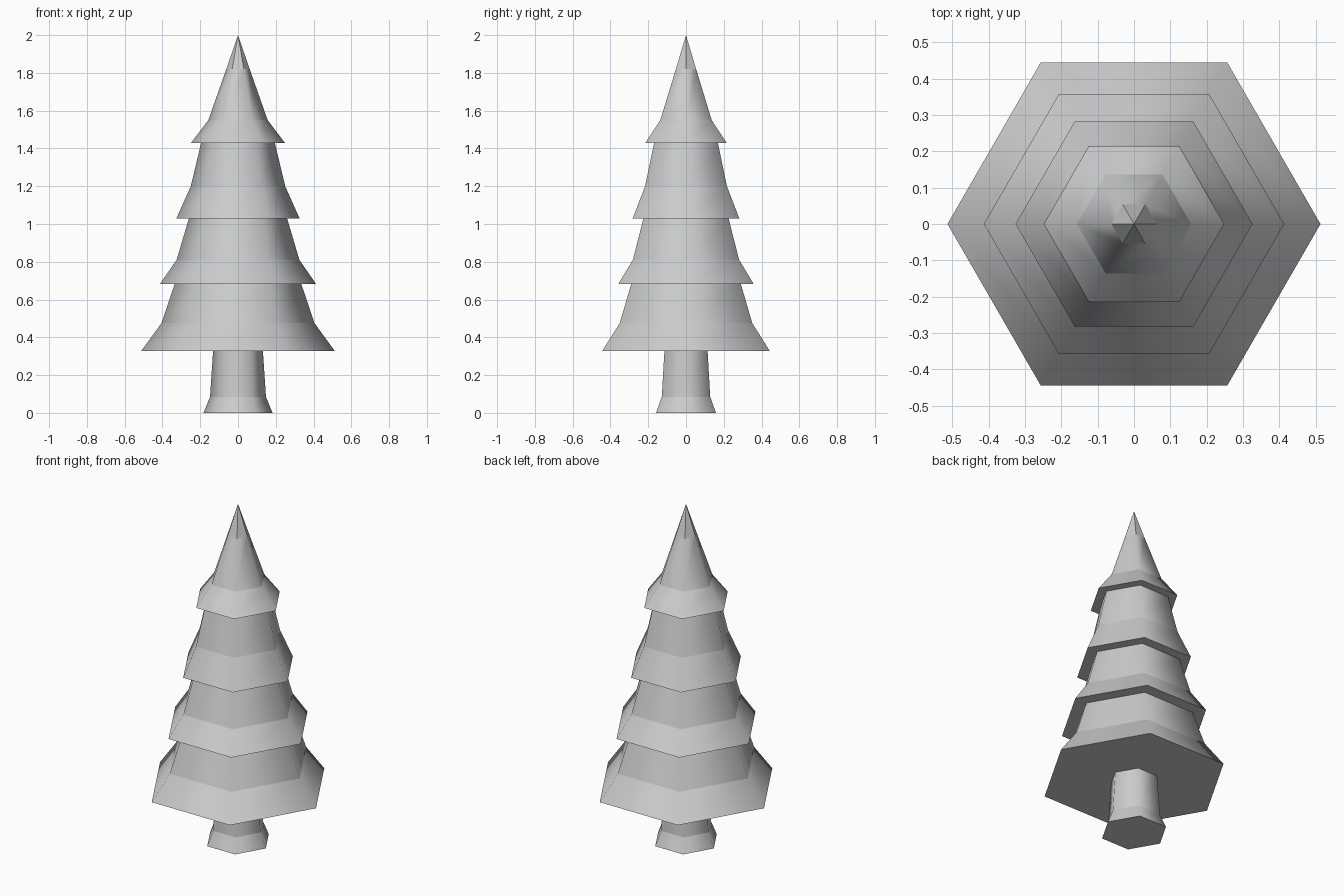
import bpy, bmesh
from math import cos, sin, pi

if "Cube" in bpy.data.objects:
    bpy.data.objects.remove(bpy.data.objects["Cube"])

SIDES = 6

def lathe(name, profile, cap=False, tip=None, crisp_above=99):
    """Six-sided turned part; smooth around, crisp between its rings."""
    bm = bmesh.new()
    rings = [[bm.verts.new((r * cos(2 * pi * i / SIDES), r * sin(2 * pi * i / SIDES), z))
              for i in range(SIDES)] for r, z in profile]
    for a, b in zip(rings, rings[1:]):
        for i in range(SIDES):
            j = (i + 1) % SIDES
            bm.faces.new((a[i], a[j], b[j], b[i]))
    if cap:
        bm.faces.new(rings[0][::-1])
    if tip:
        apex = bm.verts.new((0, 0, tip))
        for i in range(SIDES):
            bm.faces.new((rings[-1][i], rings[-1][(i + 1) % SIDES], apex))
    for f in bm.faces:
        f.smooth = True
    for e in bm.edges:
        a, b = e.verts
        low, high = sorted((a.co.z, b.co.z))
        is_ring = high - low < 1e-5 and high < crisp_above - 0.01
        if is_ring or low > crisp_above - 0.01:
            e.smooth = False
    bm.normal_update()
    mesh = bpy.data.meshes.new(name)
    bm.to_mesh(mesh)
    bm.free()
    ob = bpy.data.objects.new(name, mesh)
    bpy.context.collection.objects.link(ob)
    return ob

# Flared trunk, closed underneath
lathe("trunk", [(0.183, 0), (0.148, 0.085), (0.132, 0.327)], cap=True)

# Foliage: four stacked skirts with flat undersides and a pointed top
lathe("foliage", [
    (0.132, 0.327), (0.513, 0.327), (0.405, 0.475), (0.335, 0.683),
    (0.413, 0.683), (0.325, 0.81), (0.26, 1.03),
    (0.326, 1.03), (0.25, 1.20), (0.195, 1.43),
    (0.248, 1.43), (0.157, 1.55), (0.062, 1.82),
], tip=2.0, crisp_above=1.82)
